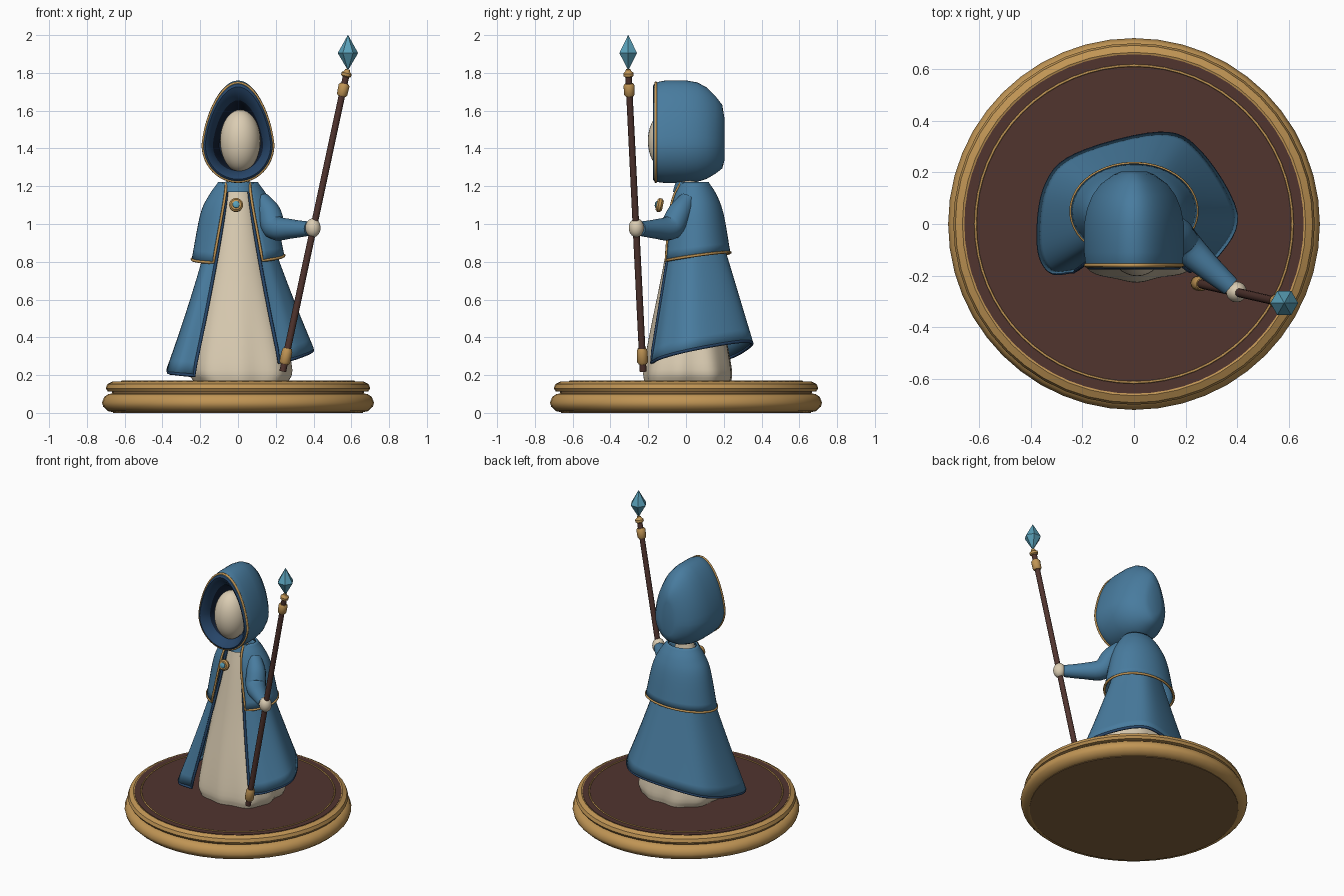
import bpy, bmesh, math
from mathutils import Vector

if "Cube" in bpy.data.objects:
    bpy.data.objects.remove(bpy.data.objects["Cube"])


def material(name, *rgb):
    m = bpy.data.materials.new(name)
    m.use_nodes = True
    m.diffuse_color = (*rgb, 1)
    m.node_tree.nodes["Principled BSDF"].inputs["Base Color"].default_value = (*rgb, 1)
    return m


BLUE = material("cloak blue", .065, .2, .345)
NAVY = material("trim navy", .02, .06, .14)
DARK = material("hood shadow navy", .007, .016, .04)
CREAM = material("cream", .71, .61, .45)
GOLD = material("gold", .53, .3, .09)
BRONZE = material("dark bronze", .235, .13, .05)
BROWN = material("dark brown", .082, .035, .028)
TEAL = material("crystal teal", .1, .35, .48)


def smooth(pts, k):
    """Catmull-Rom curve through the points, k steps per span."""
    p = [2 * pts[0] - pts[1], *pts, 2 * pts[-1] - pts[-2]]
    out = []
    for a, b, c, d in zip(p, p[1:], p[2:], p[3:]):
        for s in range(k):
            t = s / k
            out.append(.5 * (2 * b + (c - a) * t + (2 * a - 5 * b + 4 * c - d) * t * t
                             + (3 * b - a - 3 * c + d) * t ** 3))
    return out + [pts[-1]]


def arc(n, rx, ry, cy, z, start=0, end=None, cx=0):
    """Points around the body; angle zero is the front, then right, back, left."""
    step = math.tau / n if end is None else (end - start) / (n - 1)
    return [Vector((cx - rx * math.sin(start + i * step),
                    cy - ry * math.cos(start + i * step), z)) for i in range(n)]


def select(ob):
    bpy.ops.object.select_all(action='DESELECT')
    ob.select_set(True)
    bpy.context.view_layer.objects.active = ob


def skin(name, rows, mats, closed=True, bands=None, angle=40):
    """Surface through rows of points; closed rows are capped at both ends."""
    bm = bmesh.new()
    grid = [[bm.verts.new(p) for p in row] for row in rows]
    n = len(rows[0])
    for j, (up, low) in enumerate(zip(grid, grid[1:])):
        for i in range(n if closed else n - 1):
            k = (i + 1) % n
            face = bm.faces.new((up[i], up[k], low[k], low[i]))
            face.material_index = bands[j] if bands else 0
    if closed:
        for ring, j in ((grid[0], 0), (grid[-1], -1)):
            bm.faces.new(ring).material_index = bands[j] if bands else 0
        bmesh.ops.recalc_face_normals(bm, faces=bm.faces)
    mesh = bpy.data.meshes.new(name)
    bm.to_mesh(mesh)
    bm.free()
    for m in mats:
        mesh.materials.append(m)
    ob = bpy.data.objects.new(name, mesh)
    bpy.context.collection.objects.link(ob)
    if angle:
        select(ob)
        bpy.ops.object.shade_smooth_by_angle(angle=math.radians(angle))
    return ob


def lathe(name, profile, mat, base=(0, 0, 0), axis=(0, 0, 1), n=24, phase=0, angle=40):
    """Turned part from (radius, distance) pairs along an axis."""
    turn = Vector((0, 0, 1)).rotation_difference(Vector(axis))
    rows = [[turn @ p + Vector(base) for p in arc(n, r, r, 0, d, phase)] for r, d in profile]
    skin(name, rows, [mat], angle=angle)


def tube(name, pts, radius, mat, cyclic=False, radii=None):
    cu = bpy.data.curves.new(name, 'CURVE')
    cu.dimensions = '3D'
    cu.bevel_depth = radius
    cu.bevel_resolution = 4 if radii else 1
    cu.use_fill_caps = True
    sp = cu.splines.new('POLY')
    sp.points.add(len(pts) - 1)
    for i, p in enumerate(pts):
        sp.points[i].co = (*p[:3], 1)
        sp.points[i].radius = radii[i] if radii else 1
    sp.use_cyclic_u = cyclic
    cu.materials.append(mat)
    ob = bpy.data.objects.new(name, cu)
    bpy.context.collection.objects.link(ob)
    select(ob)
    bpy.ops.object.convert(target='MESH')


def ball(name, loc, size, mat):
    bpy.ops.mesh.primitive_uv_sphere_add(segments=32, ring_count=20, location=loc)
    ob = bpy.context.object
    ob.name, ob.scale = name, size
    ob.data.materials.append(mat)
    bpy.ops.object.shade_smooth()


def garment(name, rows, trim, radius, tuck):
    """Open sheet of cloth with a piped border, tucked under along the hem."""
    ob = skin(name, rows, [BLUE], closed=False)
    solid = ob.modifiers.new("cloth", 'SOLIDIFY')
    solid.thickness, solid.offset = .012, -1
    under = [Vector((p.x * (1 - 2 * tuck), p.y * (1 - 2 * tuck), p.z - tuck)) for p in rows[-1]]
    border = [r[0] for r in rows[:-1]] + under + [r[-1] for r in reversed(rows[:-1])]
    tube(name + "_trim", border, radius, trim)


# Round plinth
lathe("plinth_lower_moulding", [(.66, .003), (.69, .01), (.714, .033), (.72, .055),
                                (.708, .085), (.685, .1), (.66, .103)], GOLD, n=48)
lathe("plinth_core", [(.662, 0), (.668, .05), (.668, .13)], BRONZE, n=48)
lathe("plinth_upper_moulding", [(.66, .112), (.69, .114), (.7, .13), (.692, .152),
                                (.665, .166), (.65, .16)], GOLD, n=48)
lathe("plinth_top", [(.657, .15), (.657, .166)], BROWN, n=64)
tube("plinth_inlay", arc(64, .614, .614, 0, .166), .005, GOLD, cyclic=True)

# Gathered robe, squarer and more folded towards the floor
robe = []
outline = [Vector(v) for v in ((.165, .245, .225), (.23, .27, .23), (.42, .24, .2),
                               (.75, .165, .135), (1.05, .1, .08), (1.2, .065, .05),
                               (1.28, .05, .045))]
for z, rx, ry in smooth(outline, 4):
    low = max(0, 1 - z) ** 2
    ring = arc(72, rx, ry, .01, z, cx=.025 * low)
    for i, p in enumerate(ring):
        turn = math.tau * i / 72
        fold = (1 + .04 * low * math.cos(9 * turn) + .02 * low * math.sin(5 * turn)
                + .12 * low * math.sin(2 * turn) ** 2)
        p.x, p.y = p.x * fold, p.y * fold
    robe.append(ring)
skin("robe", robe, [CREAM], angle=60)

# Long cloak with an uneven hem
hem = [Vector(v) for v in ((-.235, -.185, .205), (-.33, -.185, .215), (-.375, -.08, .225),
                           (-.35, .14, .275), (-.23, .27, .315), (.1, .355, .375),
                           (.26, .28, .385), (.4, .04, .345), (.33, -.12, .305),
                           (.22, -.185, .275))]
hem = smooth(hem, 6)
neck = smooth(arc(10, .1, .08, .03, 1.2, .6, math.tau - .6), 6)
cloak = []
for step in range(17):
    t = step / 16
    cloak.append([Vector((a.lerp(b, t ** 1.2).x, *a.lerp(b, t).yz)) for a, b in zip(neck, hem)])
garment("long_cloak", cloak, NAVY, .009, .008)

# Shoulder cape
cape = [arc(40, rx, ry, cy, z, gap, math.tau - gap) for rx, ry, cy, z, gap in
        ((.105, .08, .04, 1.222, .62), (.155, .12, .045, 1.15, .46),
         (.2, .15, .05, 1.05, .44), (.245, .185, .05, .825, .56))]
for p in cape[-1]:
    p.z += .14 * (p.y - .05) + .04 * p.x
cape = list(zip(*(smooth(list(column), 5) for column in zip(*cape))))
garment("shoulder_cape", cape, GOLD, .0075, .002)

# Collar band and brooch
skin("collar", [arc(16, .095, .085, .03, 1.222, -1.1, 1.1),
                arc(16, .1, .1, .03, 1.17, -1.1, 1.1)], [BLUE], closed=False)
brooch = dict(base=(-.01, -.14, 1.1), axis=(0, -.98, .2))
lathe("brooch", [(.026, -.018), (.036, -.008), (.037, .006), (.028, .016)], GOLD, **brooch)
lathe("brooch_gem", [(.02, .012), (.018, .02), (.008, .025)], TEAL, **brooch)


# Hood
def hood_ring(y, s, width=1, n=48):
    ring = []
    for i in range(n):
        c, w = math.cos(math.tau * i / n), math.sin(math.tau * i / n)
        ring.append(Vector((.193 * s * width * w * (1 - .17 * max(0, c)), y,
                            1.42 + s * c * (.34 if c > 0 else .203))))
    return ring


hood = [(.04, .52), (-.06, .62), (-.12, .69), (-.165, .83), (-.176, .9), (-.17, .945),
        (-.15, .975), (-.11, 1), (0, 1), (.06, .97, .97), (.11, .89, .94), (.155, .76, .88),
        (.192, .62, .65), (.203, .42, .62)]
skin("hood", [hood_ring(*ring) for ring in hood], [BLUE, NAVY, DARK],
     bands=[2, 2, 1, 1, 1] + [0] * 8)
tube("hood_trim", hood_ring(-.16, .963), .008, GOLD, cyclic=True)
ball("head", (.012, -.09, 1.44), (.107, .112, .165), CREAM)

# Raised arm
arm = smooth([Vector(v) for v in ((.12, .01, 1.13, .045), (.165, -.035, 1.06, .062),
                                  (.195, -.08, .982, .066), (.285, -.165, .974, .051),
                                  (.375, -.243, .975, .038))], 5)
tube("sleeve", arm, 1, BLUE, radii=[p.w for p in arm])
ball("hand", (.397, -.263, .98), (.04, .04, .05), CREAM)

# Staff
foot, tip = Vector((.237, -.227, .22)), Vector((.58, -.306, 1.82))
staff = dict(base=foot, axis=(tip - foot).normalized(), n=16)
lathe("staff_shaft", [(.018, 0), (.017, 1.61)], BROWN, **staff)
lathe("staff_lower_ferrule", [(.022, .04), (.029, .05), (.028, .11), (.022, .125)], GOLD, **staff)
lathe("staff_upper_ferrule", [(.022, 1.492), (.028, 1.5), (.029, 1.55), (.022, 1.56)],
      GOLD, **staff)
lathe("staff_collar", [(.02, 1.596), (.027, 1.602), (.027, 1.617), (.016, 1.625), (.012, 1.637)],
      GOLD, **staff)
lathe("staff_crystal", [(.004, 1.82), (.054, 1.905), (.001, 2)], TEAL,
      base=(.582, -.306, 0), n=6, phase=math.pi / 2, angle=0)
